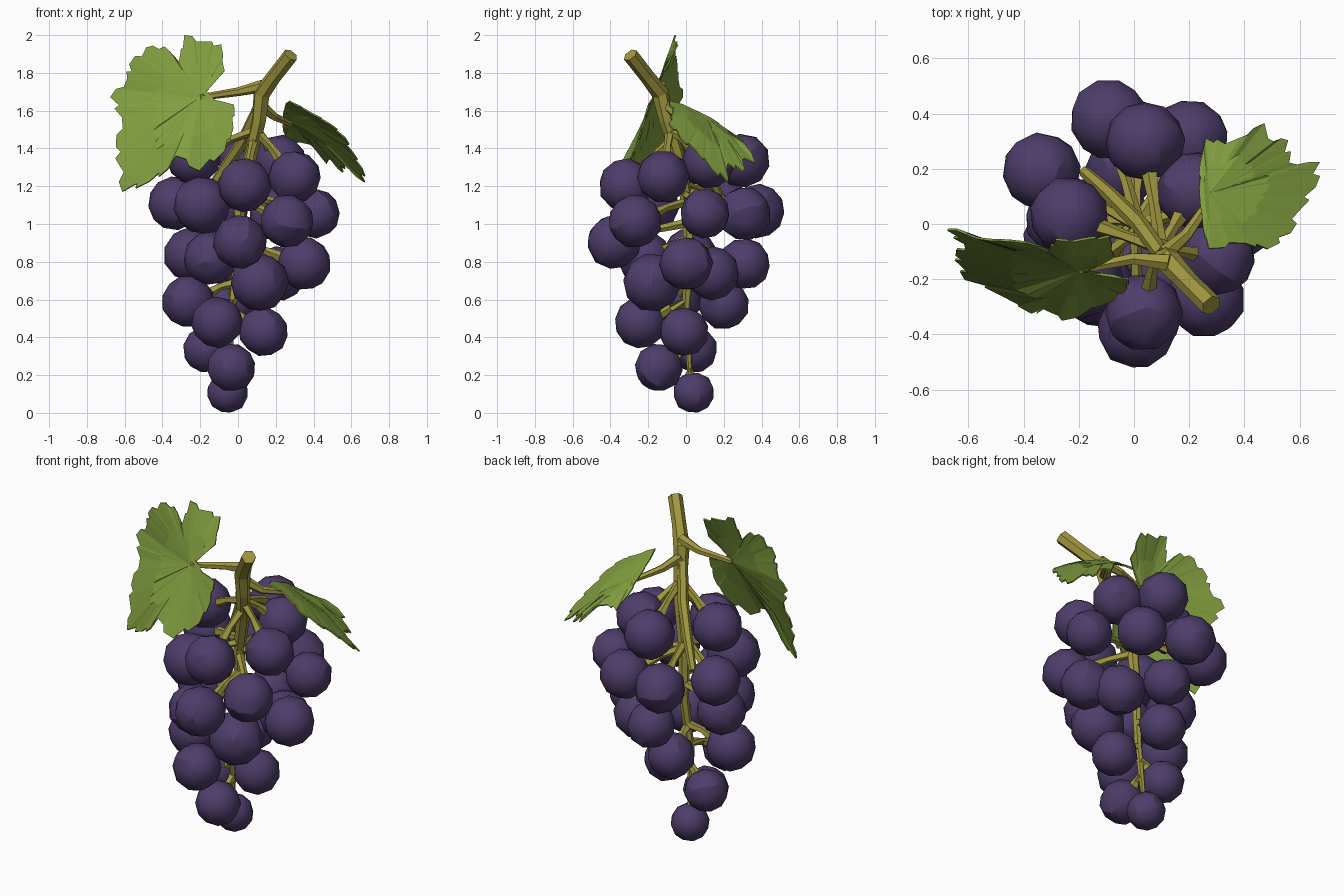
import bpy, bmesh, math, random
from mathutils import Vector, Euler

if "Cube" in bpy.data.objects:
    bpy.data.objects.remove(bpy.data.objects["Cube"])

random.seed(4)


def material(name, rgb):
    m = bpy.data.materials.new(name)
    m.diffuse_color = (*rgb, 1)
    m.use_nodes = True
    m.node_tree.nodes["Principled BSDF"].inputs["Base Color"].default_value = m.diffuse_color
    return m


PURPLE = material("grape purple", (0.075, 0.047, 0.145))
GREEN = material("leaf green", (0.22, 0.34, 0.05))
OLIVE = material("stem olive", (0.35, 0.31, 0.05))


def add_object(name, bm, mat):
    bmesh.ops.recalc_face_normals(bm, faces=bm.faces)
    me = bpy.data.meshes.new(name)
    bm.to_mesh(me)
    bm.free()
    me.materials.append(mat)
    ob = bpy.data.objects.new(name, me)
    bpy.context.collection.objects.link(ob)
    return ob


def tube(bm, pts, radii, sides=6):
    """Tapered faceted tube along a path, capped at both ends."""
    pts = [Vector(p) for p in pts]
    rings = []
    ref = Vector((0.31, 0.9, 0.1))
    for i, (p, r) in enumerate(zip(pts, radii)):
        d = (pts[min(i + 1, len(pts) - 1)] - pts[max(i - 1, 0)]).normalized()
        u = d.cross(ref)
        if u.length < 0.2:
            u = d.cross(Vector((1, 0, 0)))
        u.normalize()
        v = d.cross(u)
        rings.append([bm.verts.new(p + r * (u * math.cos(a) + v * math.sin(a)))
                      for a in (math.tau * k / sides for k in range(sides))])
    for a, b in zip(rings, rings[1:]):
        for k in range(sides):
            n = (k + 1) % sides
            bm.faces.new((a[k], a[n], b[n], b[k]))
    bm.faces.new(rings[0])
    bm.faces.new(rings[-1][::-1])


# Grapes: x, y, z, radius, from the top tier down to the tip
GRAPES = [
    (-.235, .03, 1.35, .14), (.04, .30, 1.335, .142), (.22, .12, 1.33, .14),
    (.30, -.12, 1.25, .137), (.035, -.32, 1.205, .14),
    (-.335, .19, 1.11, .14), (-.19, -.19, 1.10, .15), (-.09, .38, 1.07, .142),
    (.20, .31, 1.055, .14), (.41, .10, 1.055, .13), (.26, -.27, 1.015, .14),
    (.01, -.38, .905, .142), (-.255, .02, .84, .139), (-.145, -.22, .82, .142),
    (.02, .31, .79, .134), (.35, 0, .79, .141), (.22, .14, .74, .142),
    (.115, -.18, .69, .151),
    (-.265, -.06, .59, .137), (-.04, .20, .575, .132), (-.11, -.24, .48, .135),
    (.135, -.01, .43, .129), (-.17, .045, .335, .121), (-.035, -.145, .24, .126),
    (-.055, .04, .108, .108),
]
for i, (x, y, z, r) in enumerate(GRAPES):
    bm = bmesh.new()
    bmesh.ops.create_icosphere(bm, subdivisions=2, radius=r * 1.02)
    rot = Euler([random.uniform(0, 6) for _ in range(3)]).to_matrix()
    for v in bm.verts:
        v.co = rot @ v.co * random.uniform(0.985, 1.015) + Vector((x, y, z))
    ob = add_object(f"grape_{i + 1}", bm, PURPLE)
    bpy.ops.object.select_all(action='DESELECT')
    ob.select_set(True)
    bpy.context.view_layer.objects.active = ob
    bpy.ops.object.shade_smooth_by_angle(angle=math.radians(24))

# Main stem, from the cut end down through the bunch
AXIS = [(.28, -.295, 1.895), (.19, -.205, 1.78), (.125, -.135, 1.69), (.11, -.105, 1.55),
        (.07, -.05, 1.38), (.01, 0, 1.15), (.0, .02, .85), (-.03, .0, .55), (-.05, .02, .22)]
bm = bmesh.new()
tube(bm, AXIS, [.041, .04, .046, .04, .038, .034, .028, .022, .014])
# Side branch running to the back left
tube(bm, [(.10, -.11, 1.6), (.02, .0, 1.43), (-.09, .11, 1.27), (-.18, .19, 1.13)],
     [.03, .032, .028, .022])
add_object("main_stem", bm, OLIVE)


def axis_at(z):
    """Point on the main stem at a given height."""
    for a, b in zip(AXIS, AXIS[1:]):
        if a[2] >= z >= b[2]:
            return Vector(a).lerp(Vector(b), (a[2] - z) / (a[2] - b[2]))
    return Vector(AXIS[-1])


# Small stalk from the stem to every grape
bm = bmesh.new()
for x, y, z, r in GRAPES:
    g = Vector((x, y, z))
    s = axis_at(min(z + 0.10 + (0.14 if z > 1.15 else 0), 1.5))
    d = (s - g).normalized()
    end = g + d * r * 0.9
    tube(bm, [s, s.lerp(end, .6) + Vector((0, 0, .01)), end], [.026, .02, .03], 5)
add_object("grape_stalks", bm, OLIVE)

# Leaf stalks
bm = bmesh.new()
tube(bm, [(.13, -.14, 1.73), (0, -.125, 1.70), (-.2, -.165, 1.67)], [.034, .023, .017])
tube(bm, [(.11, -.11, 1.64), (.19, -.04, 1.57), (.28, .09, 1.53)], [.032, .023, .016])
add_object("leaf_stalks", bm, OLIVE)


def leaf(name, joint, outline, surface, up):
    """Lobed, toothed leaf: fan with a raised mid ring."""
    c = Vector(joint)
    rim = []
    n = len(outline)
    for i in range(n):
        a, b = Vector(outline[i]), Vector(outline[(i + 1) % n])
        rim.append(a)
        if (b - a).length > 0.07:                       # small teeth between tips
            rim.append(c + (a.lerp(b, .42) - c) * 0.955)
            rim.append(c + (a.lerp(b, .56) - c) * 1.025)
    bm = bmesh.new()
    up = Vector(up).normalized()

    def vert(p, lift):
        return bm.verts.new(Vector(surface(p.x, p.y)) + up * lift)

    mid = vert(c, 0)
    outer = [vert(p, random.uniform(-.004, .004)) for p in rim]
    inner = [vert(c.lerp(p, .55), .004) for p in rim]
    for k in range(len(rim)):
        j = (k + 1) % len(rim)
        bm.faces.new((mid, inner[k], inner[j]))
        bm.faces.new((inner[k], outer[k], outer[j], inner[j]))
    ob = add_object(name, bm, GREEN)
    sol = ob.modifiers.new("thickness", 'SOLIDIFY')
    sol.thickness = 0.008
    sol.offset = 0


def large_surface(x, z):
    """Tilted sheet whose lower middle bulges forward and whose top flattens."""
    y = -.75 - .34 * x + .3 * z + .25 * max(0, x + .25)
    y -= .09 * math.exp(-((x + .33) / .16) ** 2) * min(1, max(0, (1.62 - z) / .3))
    y += max(0, z - 1.7) / .25 * .27 * (x + .27)
    return x, y, z


def small_surface(x, y):
    """Drooping sheet with its back lobe lifted."""
    d2 = (x - .27) ** 2 + (y - .11) ** 2
    z = 1.63 - .4 * (x - .25) - .6 * y - .65 * d2
    return x, y, z + .08 * math.exp(-((x - .42) ** 2 + (y - .35) ** 2) / .015)


# Large leaf, outline drawn in x and z
leaf("large_leaf", (-.2, 1.67),
     [(-.165, 1.70), (-.07, 1.81), (-.09, 1.95), (-.18, 1.965), (-.285, 2.0), (-.31, 1.86),
      (-.39, 1.94), (-.485, 1.935), (-.575, 1.845), (-.585, 1.77), (-.675, 1.67),
      (-.615, 1.565), (-.645, 1.405), (-.63, 1.315), (-.61, 1.17), (-.47, 1.225),
      (-.37, 1.29), (-.33, 1.36), (-.205, 1.28), (-.07, 1.385), (-.025, 1.51),
      (-.02, 1.63), (-.12, 1.65)], large_surface, (-.32, -.9, .28))

# Small leaf, outline drawn in x and y
leaf("small_leaf", (.27, .11),
     [(.235, .13), (.24, .22), (.26, .31), (.33, .29), (.38, .31), (.47, .365), (.485, .31),
      (.555, .30), (.56, .22), (.67, .22), (.655, .13), (.60, .05), (.565, -.035),
      (.485, -.09), (.40, -.07), (.27, -.09), (.25, -.02)], small_surface, (.3, .45, .8))
